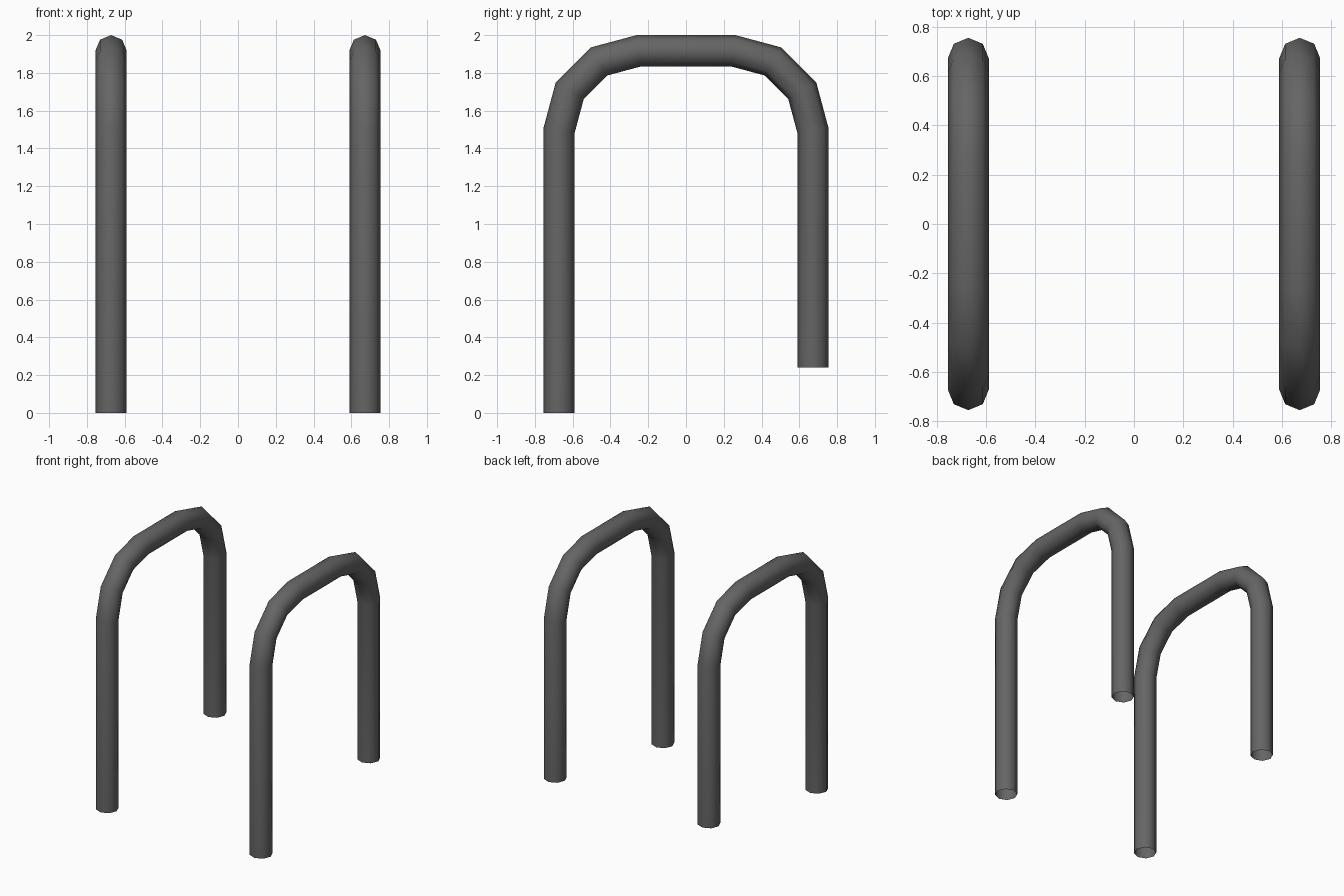
import bpy, bmesh, math
from mathutils import Vector

cube = bpy.data.objects.get("Cube")
if cube:
    bpy.data.objects.remove(cube, do_unlink=True)

RADIUS, SIDES = 0.083, 8
REACH = 0.672                 # distance of legs and rails from the middle
BEND = 0.422                  # radius of the bent corners
BEND_Z = 2 - RADIUS - BEND    # height where the bends start
STEPS = 3
BACK_FOOT = 0.24

# Dark metal
metal = bpy.data.materials.new("dark grey metal")
metal.use_nodes = True
colour = (0.13, 0.13, 0.13, 1)
metal.diffuse_color = colour
metal.node_tree.nodes["Principled BSDF"].inputs["Base Color"].default_value = colour


def rail_path():
    """Centre line: front leg, bend, top bar, bend, shorter back leg."""
    path = [Vector((0, -REACH, 0))]
    for side in (-1, 1):
        for i in range(STEPS + 1):
            k = i if side < 0 else STEPS - i
            a = math.pi / 2 * k / STEPS
            path.append(Vector((0, side * (REACH - BEND + BEND * math.cos(a)),
                                BEND_Z + BEND * math.sin(a))))
    path.append(Vector((0, REACH, BACK_FOOT)))
    return path


def make_rail(name, x):
    bm = bmesh.new()
    path = rail_path()
    rings = []
    # Mitred rings along the centre line
    for i, p in enumerate(path):
        before = (p - path[i - 1]).normalized() if i else None
        after = (path[i + 1] - p).normalized() if i + 1 < len(path) else None
        before, after = before or after, after or before
        tangent = (before + after).normalized()
        outward = Vector((0, -tangent.z, tangent.y)) / tangent.dot(before)
        ring = []
        for s in range(SIDES):
            a = math.tau * s / SIDES
            offset = Vector((math.cos(a), 0, 0)) + outward * math.sin(a)
            ring.append(bm.verts.new(p + offset * RADIUS))
        rings.append(ring)
    # Tube walls, open at both feet
    for lower, upper in zip(rings, rings[1:]):
        for s in range(SIDES):
            t = (s + 1) % SIDES
            bm.faces.new((lower[s], lower[t], upper[t], upper[s])).smooth = True
    bmesh.ops.recalc_face_normals(bm, faces=bm.faces)
    # An open tube: make sure the walls face outward
    bm.faces.ensure_lookup_table()
    wall = bm.faces[0]
    if wall.normal.dot(wall.calc_center_median() - Vector((0, -REACH, BEND_Z / 2))) < 0:
        bmesh.ops.reverse_faces(bm, faces=bm.faces)
    mesh = bpy.data.meshes.new(name)
    bm.to_mesh(mesh)
    bm.free()
    mesh.materials.append(metal)
    rail = bpy.data.objects.new(name, mesh)
    rail.location.x = x
    bpy.context.collection.objects.link(rail)


for side, name in ((1, "left_rail"), (-1, "right_rail")):
    make_rail(name, side * REACH)
